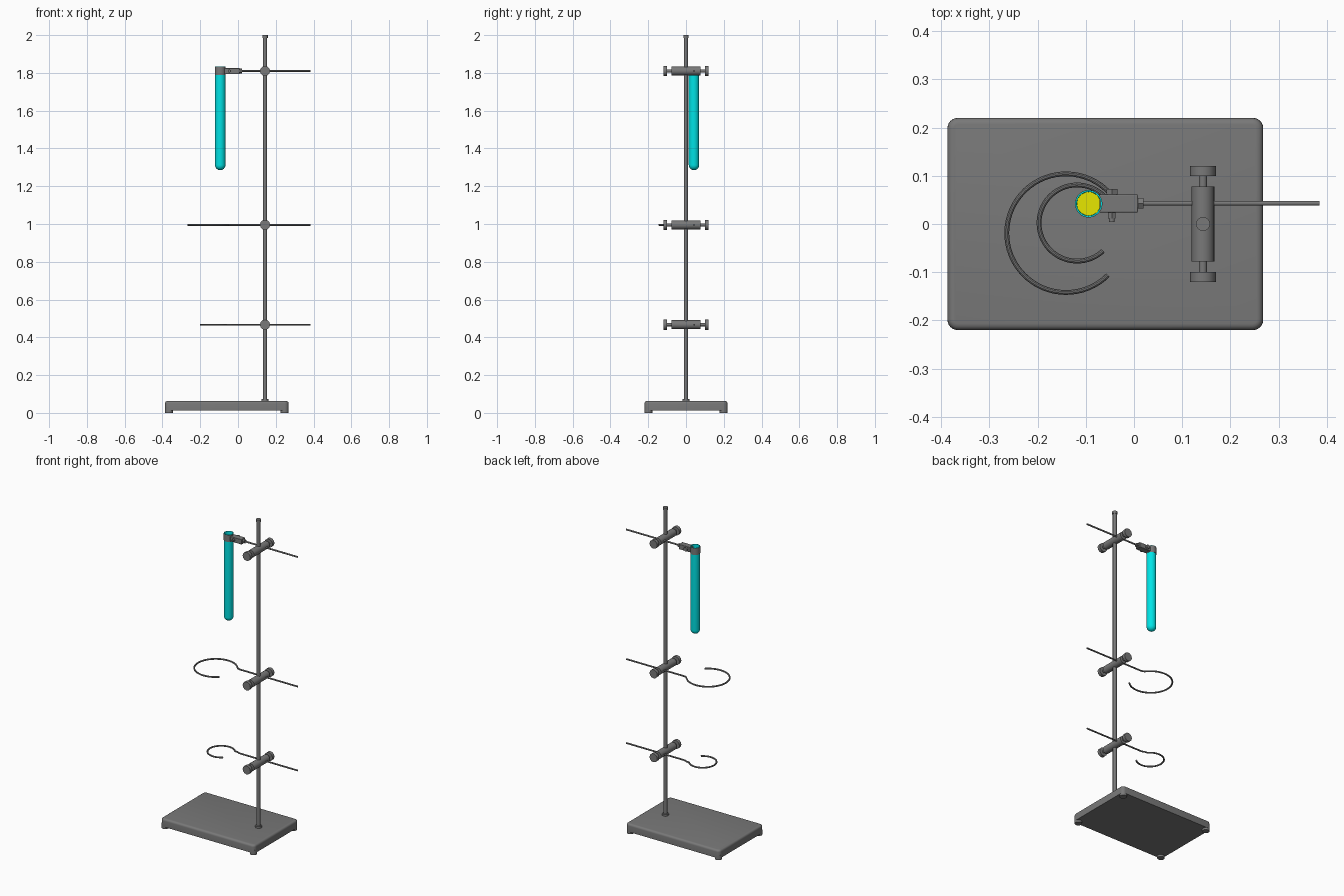
import bpy, bmesh, math
from mathutils import Vector

cube = bpy.data.objects.get("Cube")
if cube:
    bpy.data.objects.remove(cube, do_unlink=True)


def material(name, rgb):
    m = bpy.data.materials.new(name)
    m.use_nodes = True
    m.diffuse_color = (*rgb, 1)
    m.node_tree.nodes["Principled BSDF"].inputs["Base Color"].default_value = (*rgb, 1)
    return m


GREY = material("grey metal", (0.19, 0.19, 0.19))
CYAN = material("cyan glass", (0.0, 0.78, 0.8))
YELLOW = material("yellow liquid", (0.8, 0.8, 0.0))


def finish(obj, name, mat, smooth=True):
    obj.name = name
    obj.data.materials.clear()
    obj.data.materials.append(mat)
    bpy.ops.object.select_all(action="DESELECT")
    obj.select_set(True)
    bpy.context.view_layer.objects.active = obj
    if smooth:
        bpy.ops.object.shade_smooth_by_angle(angle=math.radians(35))
    return obj


def rod(name, a, b, r, sides=24, mat=GREY):
    """Cylinder between two points."""
    a, b = Vector(a), Vector(b)
    bpy.ops.mesh.primitive_cylinder_add(vertices=sides, radius=r, depth=(b - a).length,
                                        location=(a + b) / 2)
    obj = bpy.context.object
    obj.rotation_euler = (b - a).to_track_quat("Z", "Y").to_euler()
    return finish(obj, name, mat)


def box(name, lo, hi, bevel=0.002):
    lo, hi = Vector(lo), Vector(hi)
    bpy.ops.mesh.primitive_cube_add(size=1, location=(lo + hi) / 2)
    obj = bpy.context.object
    obj.scale = hi - lo
    bpy.ops.object.transform_apply(location=False, rotation=False, scale=True)
    mod = obj.modifiers.new("edges", "BEVEL")
    mod.width, mod.segments = bevel, 2
    return finish(obj, name, GREY)


def lathe(name, profile, centre, mat, sides=32):
    """Spin an (r, z) profile around a vertical axis."""
    bm = bmesh.new()
    verts = [bm.verts.new((r, 0, z)) for r, z in profile]
    edges = [bm.edges.new(p) for p in zip(verts, verts[1:])]
    bmesh.ops.spin(bm, geom=verts + edges, cent=(0, 0, 0), axis=(0, 0, 1),
                   angle=math.tau, steps=sides, use_duplicate=False)
    bmesh.ops.remove_doubles(bm, verts=bm.verts, dist=1e-5)
    bmesh.ops.recalc_face_normals(bm, faces=bm.faces)
    mesh = bpy.data.meshes.new(name)
    bm.to_mesh(mesh)
    bm.free()
    obj = bpy.data.objects.new(name, mesh)
    obj.location = (*centre, 0)
    bpy.context.collection.objects.link(obj)
    return finish(obj, name, mat)


def wire(name, points, r):
    """Round wire along a path."""
    cu = bpy.data.curves.new(name, "CURVE")
    cu.dimensions = "3D"
    cu.bevel_depth, cu.bevel_resolution, cu.use_fill_caps = r, 3, True
    sp = cu.splines.new("POLY")
    sp.points.add(len(points) - 1)
    for p, co in zip(sp.points, points):
        p.co = (*co, 1)
    obj = bpy.data.objects.new(name, cu)
    bpy.context.collection.objects.link(obj)
    bpy.ops.object.select_all(action="DESELECT")
    obj.select_set(True)
    bpy.context.view_layer.objects.active = obj
    bpy.ops.object.convert(target="MESH")
    return finish(bpy.context.object, name, GREY)


# Base plate: rounded corners, then a softened top edge
X0, X1, Y = -0.387, 0.268, 0.22
bm = bmesh.new()
bmesh.ops.create_cube(bm, size=1)
for v in bm.verts:
    v.co = ((X0 + X1) / 2 + v.co.x * (X1 - X0), v.co.y * 2 * Y, 0.038 + v.co.z * 0.05)
upright = [e for e in bm.edges if abs(e.verts[0].co.z - e.verts[1].co.z) > 0.01]
bmesh.ops.bevel(bm, geom=upright, offset=0.022, segments=5, profile=0.5, affect="EDGES")
top = [e for e in bm.edges if all(v.co.z > 0.06 for v in e.verts)]
bmesh.ops.bevel(bm, geom=top, offset=0.013, segments=4, profile=0.5, affect="EDGES")
mesh = bpy.data.meshes.new("base_plate")
bm.to_mesh(mesh)
bm.free()
plate = bpy.data.objects.new("base_plate", mesh)
bpy.context.collection.objects.link(plate)
finish(plate, "base_plate", GREY)

# Corner feet
F = 0.021
for x in (X0 + F, X1 - F):
    for y in (-Y + F, Y - F):
        rod("foot", (x, y, 0), (x, y, 0.03), F)

# Upright pole with a collar and a cap
PX = 0.143
rod("pole", (PX, 0, 0.04), (PX, 0, 1.99), 0.0115)
rod("pole_collar", (PX, 0, 0.06), (PX, 0, 0.074), 0.019)
rod("pole_cap", (PX, 0, 1.984), (PX, 0, 2.0), 0.0145)

# Three clamps, each with a screw and knob at both ends
LEVELS = (0.467, 0.995, 1.81)
for z in LEVELS:
    rod("clamp_body", (PX, -0.078, z), (PX, 0.078, z), 0.0235)
    for s in (-1, 1):
        rod("clamp_screw", (PX, s * 0.07, z), (PX, s * 0.105, z), 0.0085, 16)
        rod("clamp_knob", (PX, s * 0.1, z), (PX, s * 0.12, z), 0.027, 12)

# Support rings: straight arm, short kink, then an open loop
AY = 0.043


def ring(name, cx, cy, r, start, end, z):
    path = [(0.385, AY, z), (-0.015, AY, z), (-0.027, AY + 0.002, z), (-0.036, AY + 0.007, z)]
    steps = 48
    for i in range(steps + 1):
        a = math.radians(start + (end - start) * i / steps)
        path.append((cx + r * math.cos(a), cy + r * math.sin(a), z))
    wire(name, path, 0.005)


ring("small_ring", -0.118, 0.002, 0.079, 40, 313, LEVELS[0])
ring("large_ring", -0.141, -0.019, 0.123, 43, 315, LEVELS[1])

# Top arm with the tube holder
Z = LEVELS[2]
rod("holder_arm", (0.0, AY, Z), (0.385, AY, Z), 0.005, 16)
rod("holder_nut", (0.0, AY, Z), (0.02, AY, Z), 0.0125, 6)
box("holder_block", (-0.072, 0.024, Z - 0.016), (0.008, 0.061, Z + 0.015))
rod("holder_bolt", (-0.046, 0.004, Z), (-0.046, 0.07, Z), 0.006, 16)
rod("holder_bolt_head", (-0.046, 0.06, Z), (-0.046, 0.073, Z), 0.013, 6)
rod("holder_bolt_nut", (-0.046, 0.011, Z), (-0.046, 0.026, Z), 0.009, 6)

# Test tube, open at the top, with its gripping band and liquid
TC, R = (-0.094, 0.042), 0.0275
LOW = 1.285


def bowl(r, bottom):
    """Quarter-round profile from the axis up to the wall."""
    return [(r * math.sin(t * math.pi / 16), bottom + r - r * math.cos(t * math.pi / 16))
            for t in range(9)]


wall = 0.0025
outer = bowl(R, LOW) + [(R, 1.834)]
inner = bowl(R - wall, LOW + wall) + [(R - wall, 1.834)]
lathe("test_tube", outer + inner[::-1], TC, CYAN)
lr = R - wall - 0.0004
lathe("liquid", bowl(lr, LOW + wall + 0.0004) + [(lr, 1.56), (0, 1.56)], TC, YELLOW)
lathe("holder_band", [(R - 0.0005, 1.79), (R + 0.001, 1.79), (R + 0.001, 1.832),
                      (R - 0.0005, 1.832), (R - 0.0005, 1.79)], TC, GREY)
